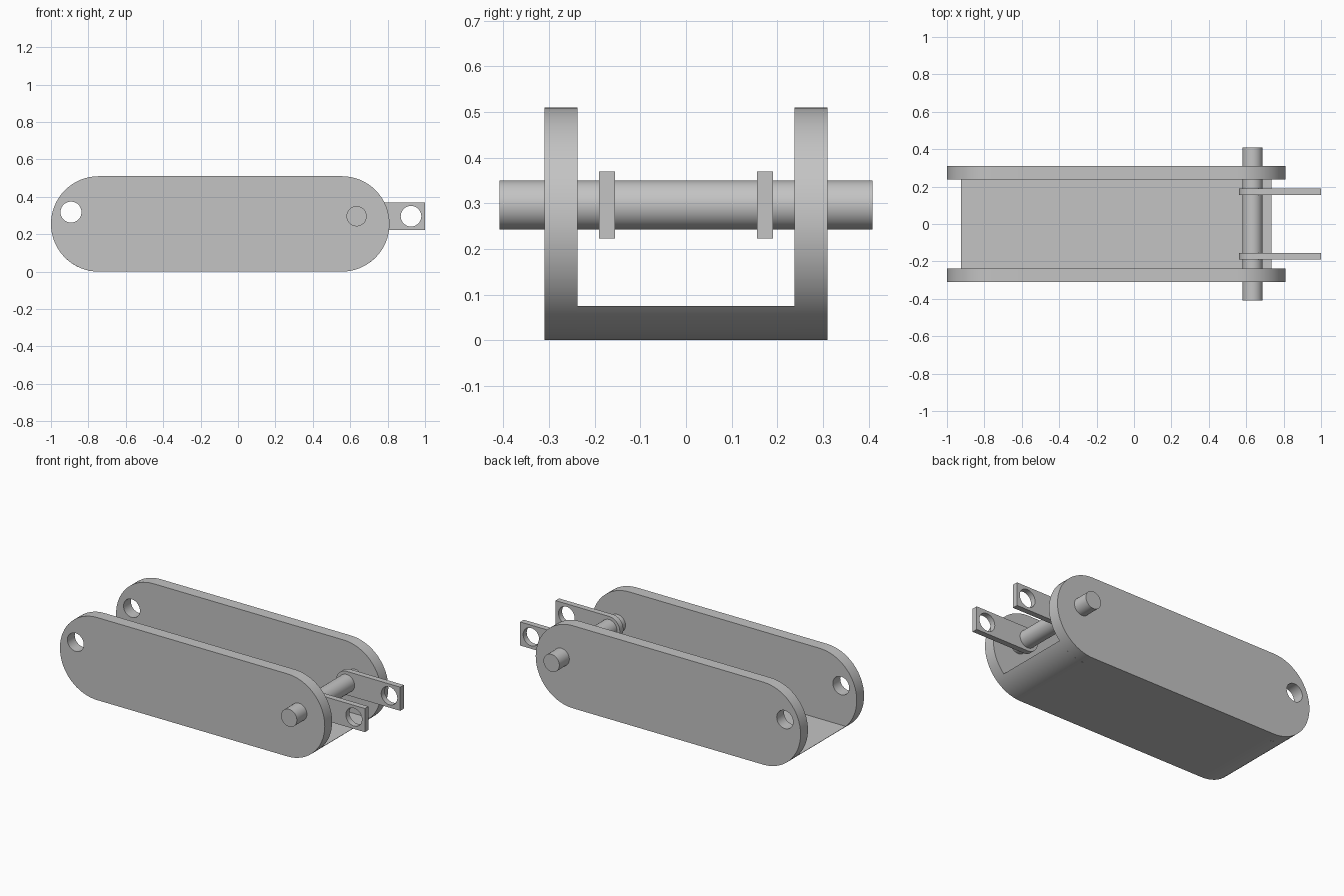
import bpy, bmesh
from math import sin, cos, pi, radians, asin

cube = bpy.data.objects.get("Cube")
if cube:
    bpy.data.objects.remove(cube, do_unlink=True)

GREY = (0.55, 0.55, 0.55, 1)
mat = bpy.data.materials.new("plain grey")
mat.use_nodes = True
mat.diffuse_color = GREY
mat.node_tree.nodes["Principled BSDF"].inputs["Base Color"].default_value = GREY

R = 0.255              # end radius of the side plates
X0, X1 = -0.745, 0.555  # centres of the rounded ends
PIN = (0.634, 0.296)


def arc(cx, cz, r, start, end, steps=32):
    """Points along an arc in the xz plane, angles in radians."""
    angles = [start + (end - start) * i / steps for i in range(steps + 1)]
    return [(cx + r * cos(a), cz + r * sin(a)) for a in angles]


def circle(cx, cz, r):
    return arc(cx, cz, r, 0, 2 * pi, 48)[:-1]


def extrude_profile(name, loops, y0, y1):
    """Fill an outline with optional holes and extrude it along y."""
    bm = bmesh.new()
    for loop in loops:
        verts = [bm.verts.new((x, y0, z)) for x, z in loop]
        for a, b in zip(verts, verts[1:] + verts[:1]):
            bm.edges.new((a, b))
    bmesh.ops.triangle_fill(bm, use_beauty=True, edges=bm.edges[:])
    grown = bmesh.ops.extrude_face_region(bm, geom=bm.faces[:], use_keep_orig=True)
    moved = [v for v in grown["geom"] if isinstance(v, bmesh.types.BMVert)]
    bmesh.ops.translate(bm, verts=moved, vec=(0, y1 - y0, 0))
    bmesh.ops.recalc_face_normals(bm, faces=bm.faces[:])
    mesh = bpy.data.meshes.new(name)
    bm.to_mesh(mesh)
    bm.free()
    mesh.materials.append(mat)
    obj = bpy.data.objects.new(name, mesh)
    bpy.context.collection.objects.link(obj)
    bpy.ops.object.select_all(action="DESELECT")
    obj.select_set(True)
    bpy.context.view_layer.objects.active = obj
    bpy.ops.object.shade_smooth_by_angle(angle=radians(30))
    return obj


# Profiles: pill-shaped plate, floor cut from the same pill, round-backed link
plate = arc(X1, R, R, -pi / 2, pi / 2) + arc(X0, R, R, pi / 2, 3 * pi / 2)
low = asin((R - 0.075) / R)
floor = arc(X1, R, R, -pi / 2, -low, 16) + arc(X0, R, R, pi + low, 3 * pi / 2, 16)
h = 0.073
link = arc(*PIN, h, pi / 2, 3 * pi / 2) + [(1, PIN[1] - h), (1, PIN[1] + h)]

# Channel body
extrude_profile("floor", [floor], -0.238, 0.238)
for side, y0, y1 in (("front", -0.31, -0.238), ("back", 0.238, 0.31)):
    extrude_profile(side + "_side_plate", [plate, circle(-0.893, 0.318, 0.056)], y0, y1)

# Links hanging on the pin
for side, y0, y1 in (("front", -0.19, -0.155), ("back", 0.155, 0.19)):
    extrude_profile(side + "_link", [link, circle(0.925, PIN[1], 0.055)], y0, y1)

# Cross pin through both plates
extrude_profile("cross_pin", [circle(*PIN, 0.054)], -0.408, 0.408)
